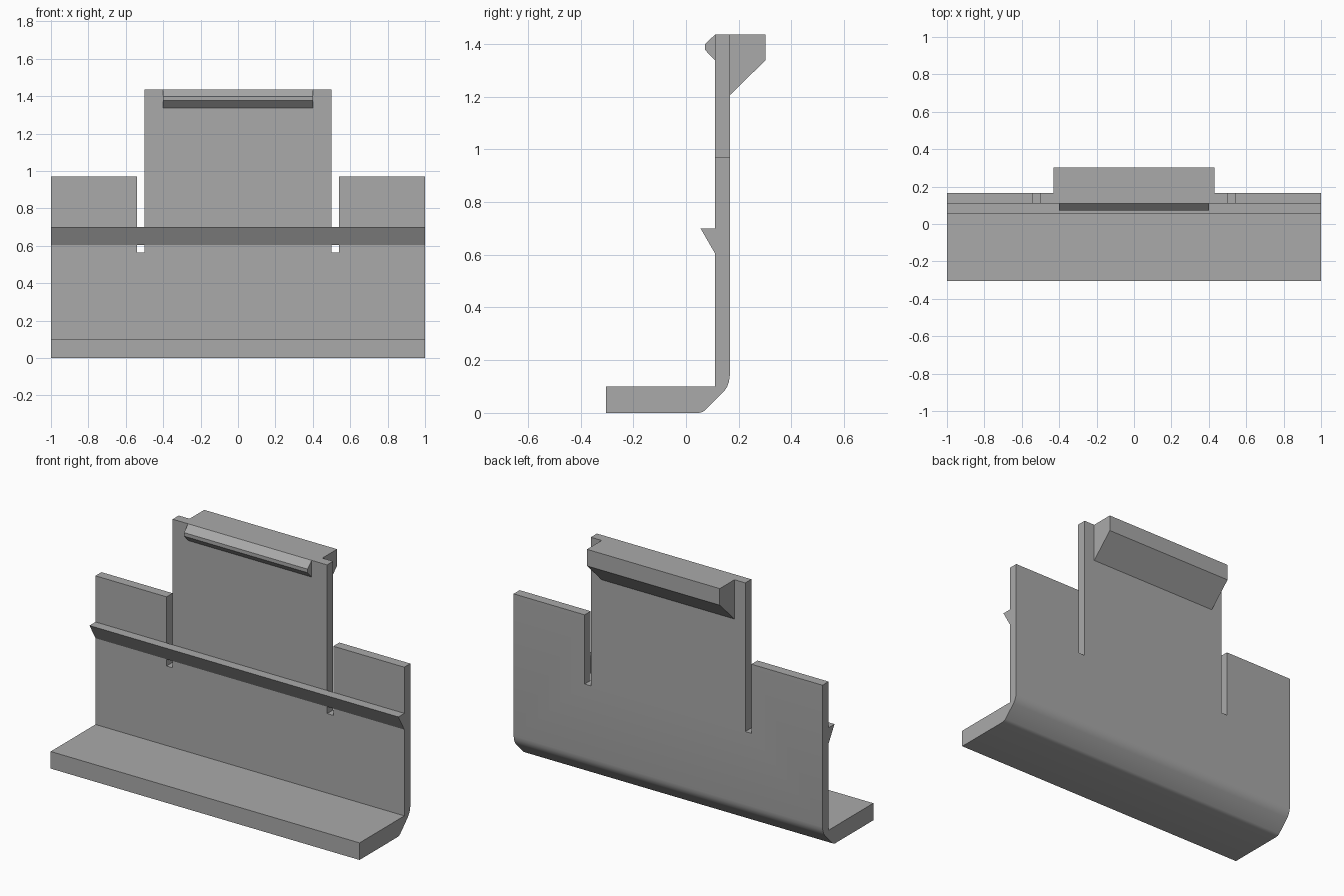
import bpy, bmesh
from math import radians
from mathutils import Vector

if "Cube" in bpy.data.objects:
    bpy.data.objects.remove(bpy.data.objects["Cube"], do_unlink=True)

grey = bpy.data.materials.new("plain grey")
grey.use_nodes = True
colour = (0.4, 0.4, 0.4, 1)
grey.diffuse_color = colour
grey.node_tree.nodes["Principled BSDF"].inputs["Base Color"].default_value = colour

WALL_FRONT, WALL_BACK, TOP = 0.11, 0.166, 1.435
SHOULDER, SLOT_IN, SLOT_OUT, SLOT_FLOOR = 0.97, 0.5, 0.54, 0.565


def extrude_x(name, profile, x0, x1):
    """Sweep a (y, z) side profile from x0 to x1."""
    bm = bmesh.new()
    face = bm.faces.new([bm.verts.new((x0, y, z)) for y, z in profile])
    result = bmesh.ops.extrude_face_region(bm, geom=[face])
    moved = [v for v in result["geom"] if isinstance(v, bmesh.types.BMVert)]
    bmesh.ops.translate(bm, verts=moved, vec=Vector((x1 - x0, 0, 0)))
    bmesh.ops.recalc_face_normals(bm, faces=bm.faces)
    mesh = bpy.data.meshes.new(name)
    bm.to_mesh(mesh)
    bm.free()
    mesh.materials.append(grey)
    obj = bpy.data.objects.new(name, mesh)
    bpy.context.collection.objects.link(obj)
    return obj


def activate(obj):
    bpy.ops.object.select_all(action="DESELECT")
    obj.select_set(True)
    bpy.context.view_layer.objects.active = obj


def cut(target, x0, x1, floor):
    """Remove everything above floor between x0 and x1."""
    box = [(0, floor), (0.3, floor), (0.3, 2), (0, 2)]
    cutter = extrude_x("cutter", box, x0, x1)
    cutter.hide_render = True
    activate(target)
    mod = target.modifiers.new("cut", "BOOLEAN")
    mod.operation, mod.solver, mod.object = "DIFFERENCE", "EXACT", cutter
    bpy.ops.object.modifier_apply(modifier=mod.name)
    bpy.data.objects.remove(cutter, do_unlink=True)


# L-shaped bracket with a softened heel
bracket = extrude_x("bracket", [
    (-0.304, 0), (0.05, 0), (0.062, 0.003), (0.073, 0.01),
    (0.143, 0.08), (0.155, 0.097), (0.163, 0.118), (WALL_BACK, 0.14),
    (WALL_BACK, TOP), (WALL_FRONT, TOP), (WALL_FRONT, 0.1), (-0.304, 0.1)], -1, 1)

# Lowered shoulders and the slots that free the centre tab
for side in (-1, 1):
    cut(bracket, *sorted((side * (SLOT_OUT - 0.01), side * 1.1)), SHOULDER)
    cut(bracket, *sorted((side * SLOT_IN, side * SLOT_OUT)), SLOT_FLOOR)
activate(bracket)
bpy.ops.object.shade_smooth_by_angle(angle=radians(35))

# Full-width barb across the front
extrude_x("front_barb", [(WALL_FRONT, 0.7), (0.055, 0.7), (WALL_FRONT, 0.605)], -1, 1)

# Small catch at the top of the tab
extrude_x("tab_catch", [(WALL_FRONT, TOP), (0.072, 1.398), (0.072, 1.377),
                        (WALL_FRONT, 1.337)], -0.4, 0.4)

# Thumb grip behind the tab
extrude_x("rear_grip", [(WALL_BACK, TOP), (0.302, TOP), (0.302, 1.338),
                        (WALL_BACK, 1.205)], -0.43, 0.43)
